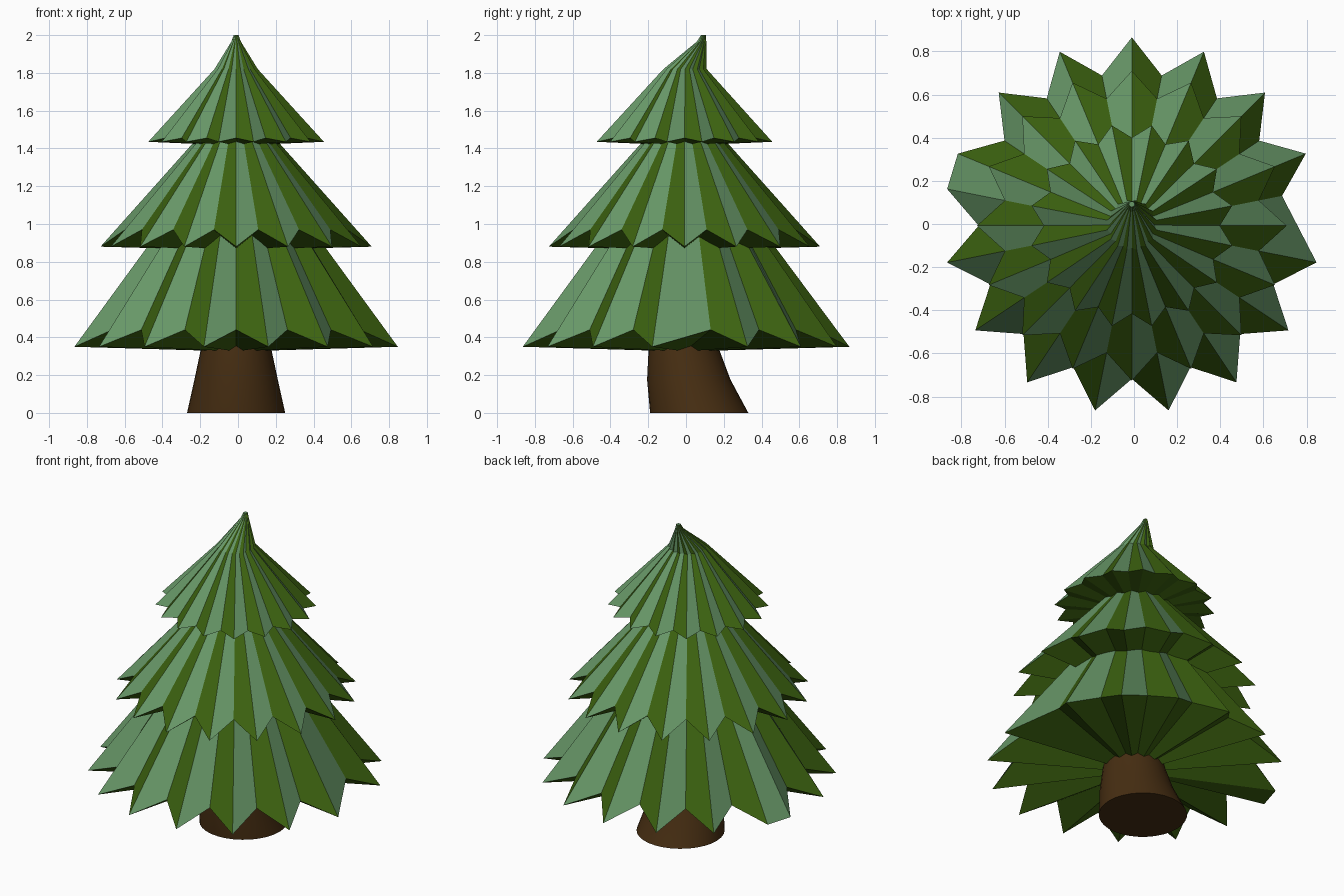
import bpy, bmesh
from math import cos, sin, pi

cube = bpy.data.objects.get("Cube")
if cube:
    bpy.data.objects.remove(cube)


def material(name, rgb):
    m = bpy.data.materials.new(name)
    m.use_nodes = True
    m.diffuse_color = (*rgb, 1)
    m.node_tree.nodes["Principled BSDF"].inputs["Base Color"].default_value = (*rgb, 1)
    return m


LIGHT = material("light_green", (0.138, 0.314, 0.138))
DARK = material("dark_green", (0.045, 0.122, 0.005))
BROWN = material("bark_brown", (0.062, 0.027, 0.006))
SIDES = 32
CX, CY = -0.01, -0.008


def add_object(name, bm, mats):
    bmesh.ops.recalc_face_normals(bm, faces=bm.faces)
    mesh = bpy.data.meshes.new(name)
    bm.to_mesh(mesh)
    bm.free()
    for m in mats:
        mesh.materials.append(m)
    obj = bpy.data.objects.new(name, mesh)
    bpy.context.scene.collection.objects.link(obj)
    return obj


def tier(name, spokes, tip, valley, rings, under_z):
    """Pleated skirt. spokes: (index, is_tip); tip and valley: hem (radius, z);
    rings above the hem: (radius, z, valley ratio, y shift)."""
    bm = bmesh.new()

    def vert(k, r, z, dy=0):
        a = 2 * pi * k / SIDES
        return bm.verts.new((CX + r * cos(a), CY + r * sin(a) + dy, z))

    loops = [[vert(k, *(tip if t else valley)) for k, t in spokes]]
    for r, z, ratio, dy in rings:
        loops.append([vert(k, r if t else r * ratio, z, dy) for k, t in spokes])
    centre = bm.verts.new((CX, CY, under_z))
    n = len(spokes)
    for i in range(n):
        j = (i + 1) % n
        # Pleat sides alternate in colour; the underside is dark
        for low, high in zip(loops, loops[1:]):
            f = bm.faces.new((low[i], low[j], high[j], high[i]))
            f.material_index = 0 if spokes[i][1] else 1
        bm.faces.new((loops[0][j], loops[0][i], centre)).material_index = 1
    bm.faces.new(loops[-1])
    return add_object(name, bm, (LIGHT, DARK))


# Bottom tier: pleats shift by half a step between back and front
bottom = [(k, k % 2 == (0 if k < 15 else 1)) for k in range(1, SIDES)]
tier("bottom_branches", bottom, (0.873, 0.35), (0.71, 0.44),
     [(0.315, 1.1, 0.92, 0)], 0.325)

# Middle tier
middle = [(k, k % 2 == 0) for k in range(SIDES)]
tier("middle_branches", middle, (0.718, 0.88), (0.6, 0.97),
     [(0.12, 1.55, 0.93, 0)], 0.86)

# Top tier with its bent crown
top = [(k, k % 2 == 1) for k in range(SIDES)]
tier("top_branches", top, (0.474, 1.435), (0.408, 1.455),
     [(0.117, 1.82, 0.9, 0.003), (0.026, 1.965, 0.9, 0.09), (0.013, 2.0, 0.95, 0.1)],
     1.415)

# Trunk: bent, tapering, rounded sides
bm = bmesh.new()
loops = []
for r, y, z in ((0.26, 0.07, 0), (0.221, 0.015, 0.175), (0.186, -0.012, 0.34), (0.17, -0.02, 0.42)):
    loops.append([bm.verts.new((CX + r * cos(2 * pi * k / SIDES),
                                y + r * sin(2 * pi * k / SIDES), z)) for k in range(SIDES)])
for low, high in zip(loops, loops[1:]):
    for i in range(SIDES):
        j = (i + 1) % SIDES
        bm.faces.new((low[i], low[j], high[j], high[i]))
bm.faces.new(loops[0])
bm.faces.new(loops[-1])
trunk = add_object("trunk", bm, (BROWN,))
bpy.ops.object.select_all(action="DESELECT")
trunk.select_set(True)
bpy.context.view_layer.objects.active = trunk
bpy.ops.object.shade_smooth_by_angle(angle=pi / 6)
